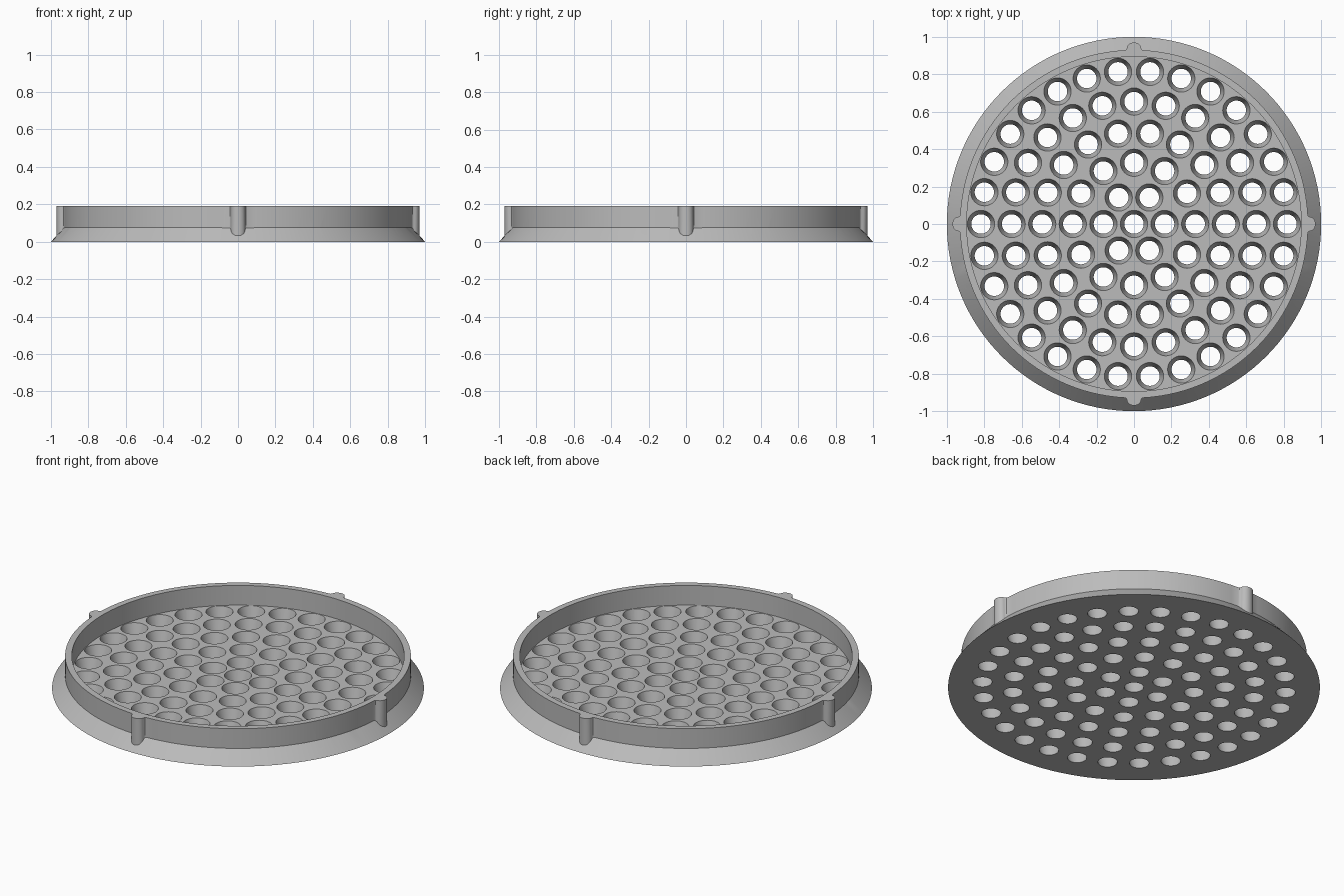
import bpy, bmesh
from math import sin, cos, pi, atan2, hypot, radians

STEP = 0.1635      # spacing between hole rings
FLOOR, TOP = 0.075, 0.192
R_BASE, R_OUT, R_IN = 1.0, 0.93, 0.894

cube = bpy.data.objects.get("Cube")
if cube:
    bpy.data.objects.remove(cube, do_unlink=True)

grey = bpy.data.materials.new("plain grey")
grey.use_nodes = True
grey.diffuse_color = (0.5, 0.5, 0.5, 1)
grey.node_tree.nodes["Principled BSDF"].inputs["Base Color"].default_value = (0.5, 0.5, 0.5, 1)


def finish(bm, name):
    bmesh.ops.recalc_face_normals(bm, faces=bm.faces)
    mesh = bpy.data.meshes.new(name)
    bm.to_mesh(mesh)
    bm.free()
    mesh.materials.append(grey)
    obj = bpy.data.objects.new(name, mesh)
    bpy.context.collection.objects.link(obj)
    return obj


def frustum(bm, x, y, z0, r0, z1, r1, n):
    made = bmesh.ops.create_cone(bm, cap_ends=True, segments=n, radius1=r0, radius2=r1, depth=z1 - z0)
    bmesh.ops.translate(bm, verts=made["verts"], vec=(x, y, (z0 + z1) / 2))


# Flared base disc
bm = bmesh.new()
frustum(bm, 0, 0, 0, R_BASE, FLOOR, R_OUT, 128)
strainer = finish(bm, "strainer_tray")

# Rim wall outline for one quarter: a filleted round rib, then plain arc
half = [(0.048, 0.929), (0.042, 0.932), (0.0385, 0.938)]
rib = [(-t, r) for t, r in half]
rib += [(-0.0375 * cos(a * pi / 10), 0.94 + 0.03 * sin(a * pi / 10)) for a in range(11)]
rib += half[::-1]
quarter = [(atan2(t, r), hypot(t, r)) for t, r in rib]
quarter += [(i * pi / 64, R_OUT) for i in range(2, 31)]
outline = [(a + q * pi / 2, r) for q in range(4) for a, r in quarter]

bm = bmesh.new()
rows = []
for a, r in outline:
    corners = [(r, 0.01), (r, TOP), (R_IN, TOP), (R_IN, 0.01)]
    rows.append([bm.verts.new((d * cos(a), d * sin(a), z)) for d, z in corners])
for i, row in enumerate(rows):
    prev = rows[i - 1]
    for k in range(4):
        bm.faces.new((prev[k], row[k], row[k - 3], prev[k - 3]))
rim = finish(bm, "rim_wall")

# Tapered drain holes: one in the middle and five rings around it
bm = bmesh.new()
slope = (0.073 - 0.052) / FLOOR
over = 0.01
for ring in range(6):
    count = max(1, 6 * ring)
    for i in range(count):
        a = 2 * pi * i / count
        frustum(bm, ring * STEP * cos(a), ring * STEP * sin(a),
                -over, 0.052 - slope * over, FLOOR + over, 0.073 + slope * over, 32)
holes = finish(bm, "hole_cutter")
holes.hide_render = True

# Join the rim to the base, cut the holes, then drop the helpers
bpy.ops.object.select_all(action="DESELECT")
bpy.context.view_layer.objects.active = strainer
strainer.select_set(True)
for helper, action in ((rim, "UNION"), (holes, "DIFFERENCE")):
    mod = strainer.modifiers.new(action.lower(), "BOOLEAN")
    mod.operation = action
    mod.solver = "EXACT"
    mod.object = helper
    bpy.ops.object.modifier_apply(modifier=mod.name)
    bpy.data.objects.remove(helper, do_unlink=True)
bpy.ops.object.shade_smooth_by_angle(angle=radians(30))
